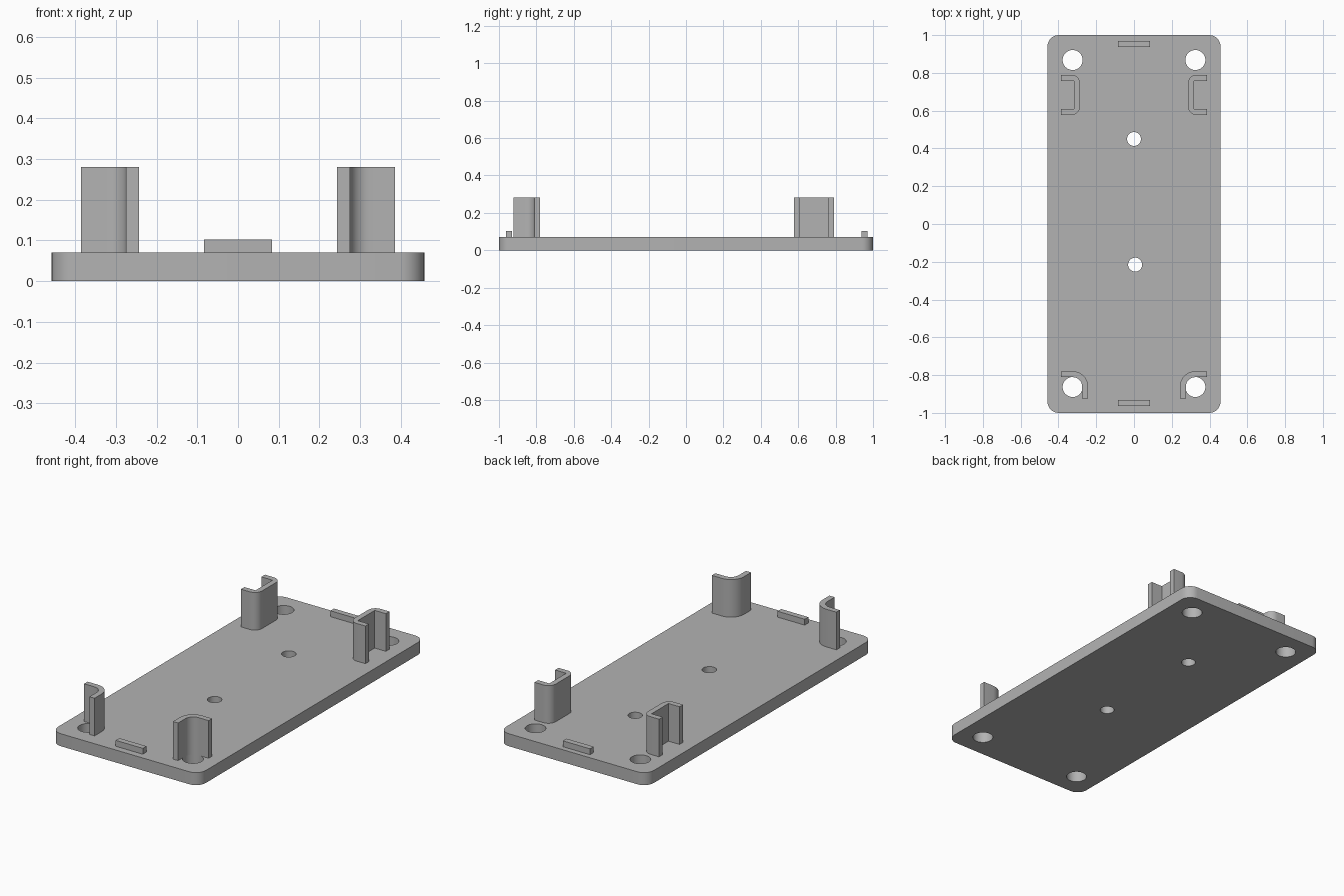
import bpy, bmesh, math
from mathutils import Vector

if "Cube" in bpy.data.objects:
    bpy.data.objects.remove(bpy.data.objects["Cube"])

grey = bpy.data.materials.new("light grey plastic")
grey.use_nodes = True
grey.diffuse_color = (0.45, 0.45, 0.45, 1)
grey.node_tree.nodes["Principled BSDF"].inputs["Base Color"].default_value = grey.diffuse_color

PLATE_TOP = 0.07
CLIP_TOP = 0.281
TAB_TOP = 0.103


def outline(corners, mirror=1, steps=8):
    """Right-angled outline from (x, y, fillet radius) corners."""
    pts = []
    for i, (x, y, r) in enumerate(corners):
        p = Vector((x, y))
        if r == 0:
            pts.append(p)
            continue
        a = (Vector(corners[i - 1][:2]) - p).normalized()
        b = (Vector(corners[(i + 1) % len(corners)][:2]) - p).normalized()
        centre = p + r * (a + b)
        for k in range(steps + 1):
            t = math.pi / 2 * k / steps
            pts.append(centre - r * (b * math.cos(t) + a * math.sin(t)))
    return [(p.x * mirror, p.y) for p in pts]


def circle(x, y, r, n=40):
    return [(x + r * math.cos(math.tau * k / n), y + r * math.sin(math.tau * k / n))
            for k in range(n)]


def rectangle(x0, x1, y0, y1, r=0):
    return outline([(x0, y0, r), (x1, y0, r), (x1, y1, r), (x0, y1, r)])


def extrude(name, loops, z0, z1):
    """Solid from a filled outline; any further loops become holes."""
    curve = bpy.data.curves.new(name, 'CURVE')
    curve.dimensions = '2D'
    curve.fill_mode = 'BOTH'
    curve.extrude = (z1 - z0) / 2
    for loop in loops:
        spline = curve.splines.new('POLY')
        spline.points.add(len(loop) - 1)
        for point, (x, y) in zip(spline.points, loop):
            point.co = (x, y, 0, 1)
        spline.use_cyclic_u = True
    obj = bpy.data.objects.new(name, curve)
    bpy.context.collection.objects.link(obj)
    bpy.ops.object.select_all(action='DESELECT')
    obj.select_set(True)
    bpy.context.view_layer.objects.active = obj
    bpy.ops.object.convert(target='MESH')
    obj = bpy.context.view_layer.objects.active
    bm = bmesh.new()
    bm.from_mesh(obj.data)
    bmesh.ops.remove_doubles(bm, verts=bm.verts, dist=0.0001)
    bmesh.ops.translate(bm, verts=bm.verts, vec=(0, 0, (z0 + z1) / 2))
    bmesh.ops.recalc_face_normals(bm, faces=bm.faces)
    bm.to_mesh(obj.data)
    bm.free()
    obj.data.materials.clear()
    obj.data.materials.append(grey)
    bpy.ops.object.shade_smooth_by_angle(angle=math.radians(35))
    return obj


# Base plate with four corner holes and two small centre holes
holes = [circle(s * 0.325, y, 0.053) for s in (-1, 1) for y in (-0.863, 0.868)]
holes += [circle(0, 0.45, 0.037), circle(0.006, -0.215, 0.037)]
extrude("base_plate", [rectangle(-0.458, 0.458, -1, 1, 0.06)] + holes, 0, PLATE_TOP)

# Clips: rounded L shapes at the front, C shapes opening outward at the back
front_clip = [(0.386, -0.78, 0), (0.243, -0.78, 0.08), (0.243, -0.923, 0),
              (0.275, -0.923, 0), (0.275, -0.811, 0.048), (0.386, -0.811, 0)]
back_clip = [(0.386, 0.79, 0), (0.286, 0.79, 0.045), (0.286, 0.577, 0.045),
             (0.386, 0.577, 0), (0.386, 0.608, 0), (0.317, 0.608, 0),
             (0.317, 0.758, 0), (0.386, 0.758, 0)]
for side, s in (("left", 1), ("right", -1)):
    extrude("front_clip_" + side, [outline(front_clip, s)], PLATE_TOP, CLIP_TOP)
    extrude("back_clip_" + side, [outline(back_clip, s)], PLATE_TOP, CLIP_TOP)

# Low locating tabs along the short edges
extrude("front_tab", [rectangle(-0.084, 0.084, -0.963, -0.931)], PLATE_TOP, TAB_TOP)
extrude("back_tab", [rectangle(-0.084, 0.084, 0.938, 0.97)], PLATE_TOP, TAB_TOP)
